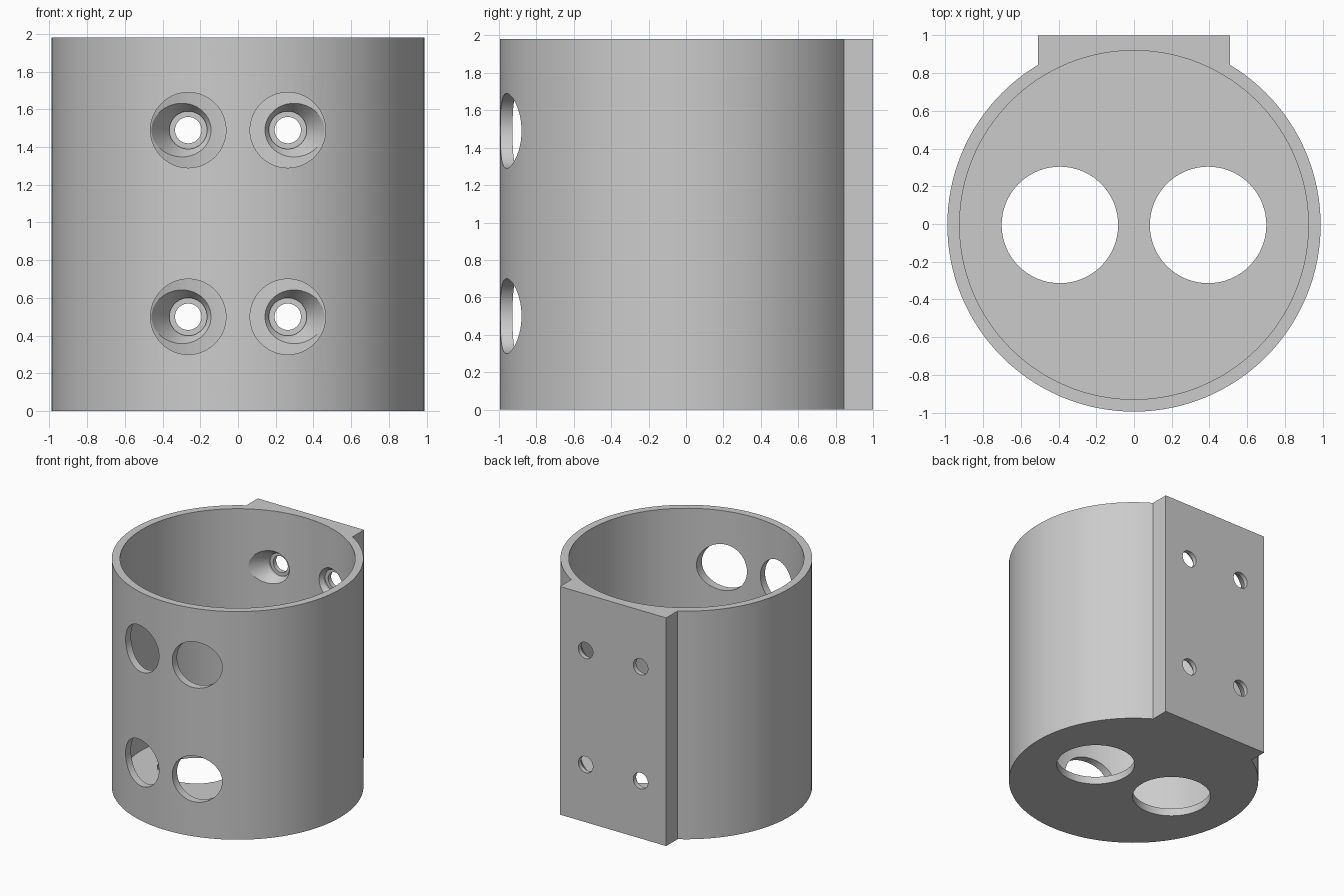
import bpy
from math import pi, radians
from mathutils import Matrix, Vector

if "Cube" in bpy.data.objects:
    bpy.data.objects.remove(bpy.data.objects["Cube"])

HEIGHT, CENTRE_Y = 1.98, -0.005
OUTER, INNER, FLOOR = 0.99, 0.925, 0.065

grey = bpy.data.materials.new("light grey")
grey.use_nodes = True
colour = (0.6, 0.6, 0.6, 1)
grey.diffuse_color = colour
grey.node_tree.nodes["Principled BSDF"].inputs["Base Color"].default_value = colour


def lathe(name, profile, origin, axis="Z", sides=64):
    """Solid of revolution from (radius, distance) pairs along an axis."""
    verts, faces = [], []
    for radius, dist in profile:
        for i in range(sides):
            verts.append(Matrix.Rotation(2 * pi * i / sides, 3, "Z") @ Vector((radius, 0, dist)))
    for r in range(len(profile) - 1):
        for i in range(sides):
            j = (i + 1) % sides
            faces.append((r * sides + i, r * sides + j, (r + 1) * sides + j, (r + 1) * sides + i))
    faces.append(tuple(reversed(range(sides))))
    faces.append(tuple(range(len(verts) - sides, len(verts))))
    mesh = bpy.data.meshes.new(name)
    mesh.from_pydata(verts, [], faces)
    if axis == "Y":
        mesh.transform(Matrix.Rotation(-pi / 2, 4, "X"))
    mesh.transform(Matrix.Translation(origin))
    mesh.materials.append(grey)
    obj = bpy.data.objects.new(name, mesh)
    bpy.context.collection.objects.link(obj)
    return obj


def combine(target, tool, operation):
    """Apply a boolean and discard the tool."""
    mod = target.modifiers.new("bool", "BOOLEAN")
    mod.object, mod.operation, mod.solver = tool, operation, "EXACT"
    bpy.context.view_layer.objects.active = target
    bpy.ops.object.modifier_apply(modifier=mod.name)
    bpy.data.objects.remove(tool)


# Round outer body
cup = lathe("mounting_cup", [(OUTER, 0), (OUTER, HEIGHT)], (0, CENTRE_Y, 0), sides=128)

# Flat mounting pad on the back
bpy.ops.mesh.primitive_cube_add(size=1)
pad = bpy.context.object
pad.name = "back_pad"
pad.data.transform(Matrix.Translation((0, 0.75, HEIGHT / 2)) @ Matrix.Diagonal((1.02, 0.5, HEIGHT, 1)))
pad.data.materials.append(grey)
combine(cup, pad, "UNION")

# Hollow interior above the floor
combine(cup, lathe("cavity", [(INNER, FLOOR), (INNER, HEIGHT + 0.1)], (0, CENTRE_Y, 0), sides=128), "DIFFERENCE")

for side in (-1, 1):
    # Cable openings in the floor
    combine(cup, lathe("floor_hole", [(0.309, -0.1), (0.309, 0.2)], (side * 0.393, CENTRE_Y, 0)), "DIFFERENCE")
    for z in (0.5, 1.49):
        # Tool access in front, countersunk screw hole behind
        access = [(0.2, -1.2), (0.2, -0.5)]
        screw = [(0.2, 0.7), (0.2, 0.79), (0.1, 0.94), (0.1, 0.96), (0.07, 0.96), (0.07, 1.1)]
        for name, profile in (("access_hole", access), ("screw_hole", screw)):
            combine(cup, lathe(name, profile, (side * 0.264, 0, z), "Y"), "DIFFERENCE")

# Smooth walls with crisp edges
bpy.ops.object.select_all(action="DESELECT")
cup.select_set(True)
bpy.context.view_layer.objects.active = cup
bpy.ops.object.shade_smooth_by_angle(angle=radians(25))
